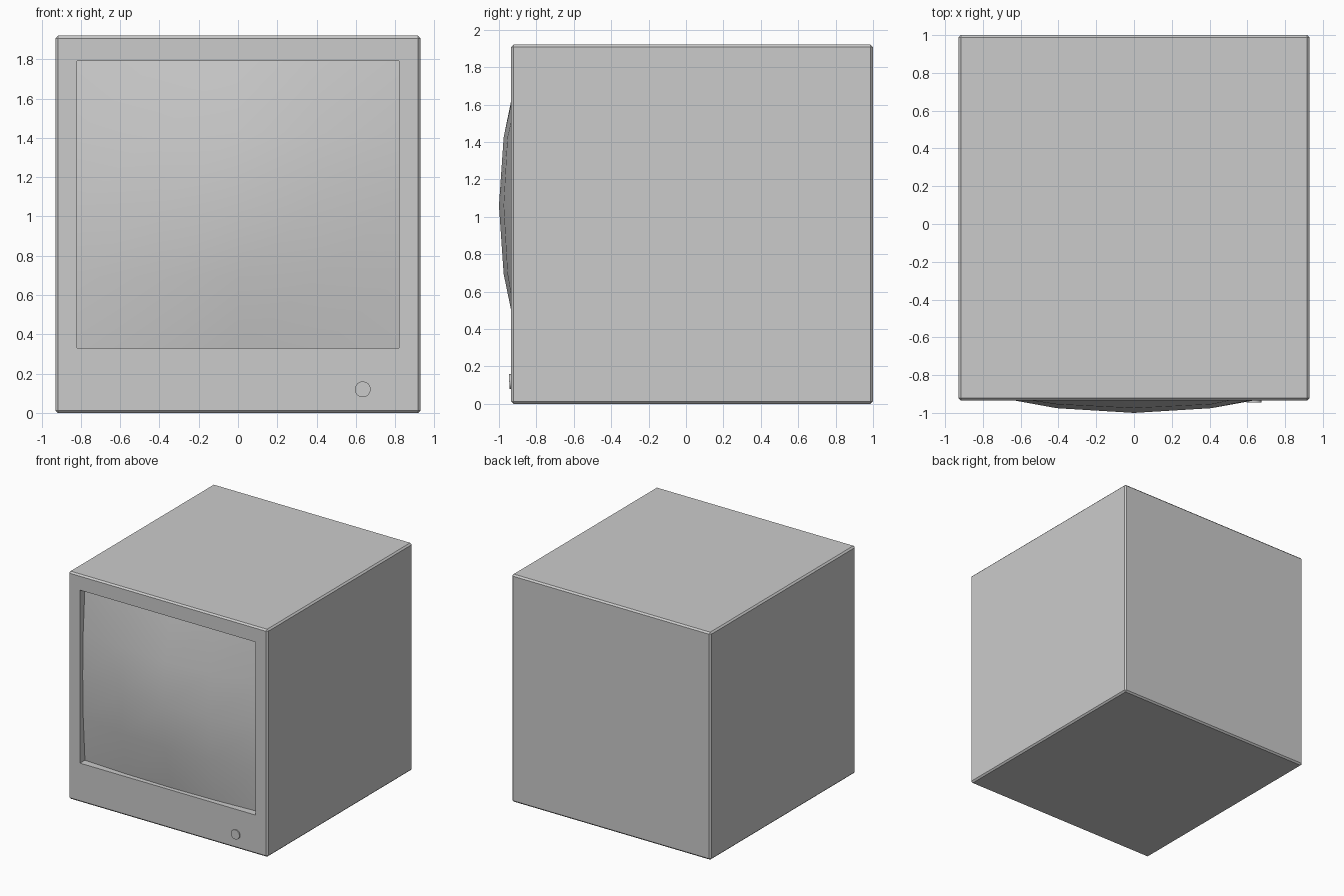
import bpy, bmesh
from mathutils import Vector

if "Cube" in bpy.data.objects:
    bpy.data.objects.remove(bpy.data.objects["Cube"])

HALF_W, FRONT, BACK, HEIGHT = 0.93, -0.935, 1.0, 1.92
WIN_X, WIN_Z0, WIN_Z1 = 0.82, 0.33, 1.79
CORNER_Y = -0.87


def finish(name, bm, smooth=False):
    bmesh.ops.recalc_face_normals(bm, faces=bm.faces)
    mesh = bpy.data.meshes.new(name)
    bm.to_mesh(mesh)
    bm.free()
    for p in mesh.polygons:
        p.use_smooth = smooth
    obj = bpy.data.objects.new(name, mesh)
    bpy.context.collection.objects.link(obj)
    return obj


# Casing: chamfered box with a window recess in the front
bm = bmesh.new()
bmesh.ops.create_cube(bm, size=1)
for v in bm.verts:
    v.co = Vector((v.co.x * 2 * HALF_W,
                   FRONT + (v.co.y + 0.5) * (BACK - FRONT),
                   (v.co.z + 0.5) * HEIGHT))
bmesh.ops.bevel(bm, geom=bm.edges[:], offset=0.013, segments=1,
                affect='EDGES', profile=0.5)
bm.normal_update()
front = min(bm.faces, key=lambda f: f.calc_center_median().y)
bmesh.ops.inset_region(bm, faces=[front], thickness=0.1)
mid_z = front.calc_center_median().z
for v in front.verts:
    v.co = Vector((WIN_X if v.co.x > 0 else -WIN_X, FRONT,
                   WIN_Z1 if v.co.z > mid_z else WIN_Z0))
bmesh.ops.inset_region(bm, faces=[front], thickness=0.0)
for v in front.verts:
    v.co.y = CORNER_Y
bmesh.ops.delete(bm, geom=[front], context='FACES_ONLY')
finish("casing", bm)

# Screen: low-poly bulging glass, deepest at its corners
bm = bmesh.new()
bmesh.ops.create_grid(bm, x_segments=4, y_segments=4, size=1)
for vert in bm.verts:
    u, w = vert.co.x, vert.co.y
    y = -1 + 0.1 * u * u + 0.1 * w * w - 0.07 * u * u * w * w
    vert.co = Vector((u * WIN_X, y,
                      (WIN_Z0 + WIN_Z1) / 2 + w * (WIN_Z1 - WIN_Z0) / 2))
finish("screen", bm, smooth=True)

# Power button
bpy.ops.mesh.primitive_cylinder_add(vertices=32, radius=0.04, depth=0.02,
                                    location=(0.635, FRONT, 0.12),
                                    rotation=(1.5708, 0, 0))
bpy.context.object.name = "power_button"
bpy.ops.object.shade_smooth_by_angle()
